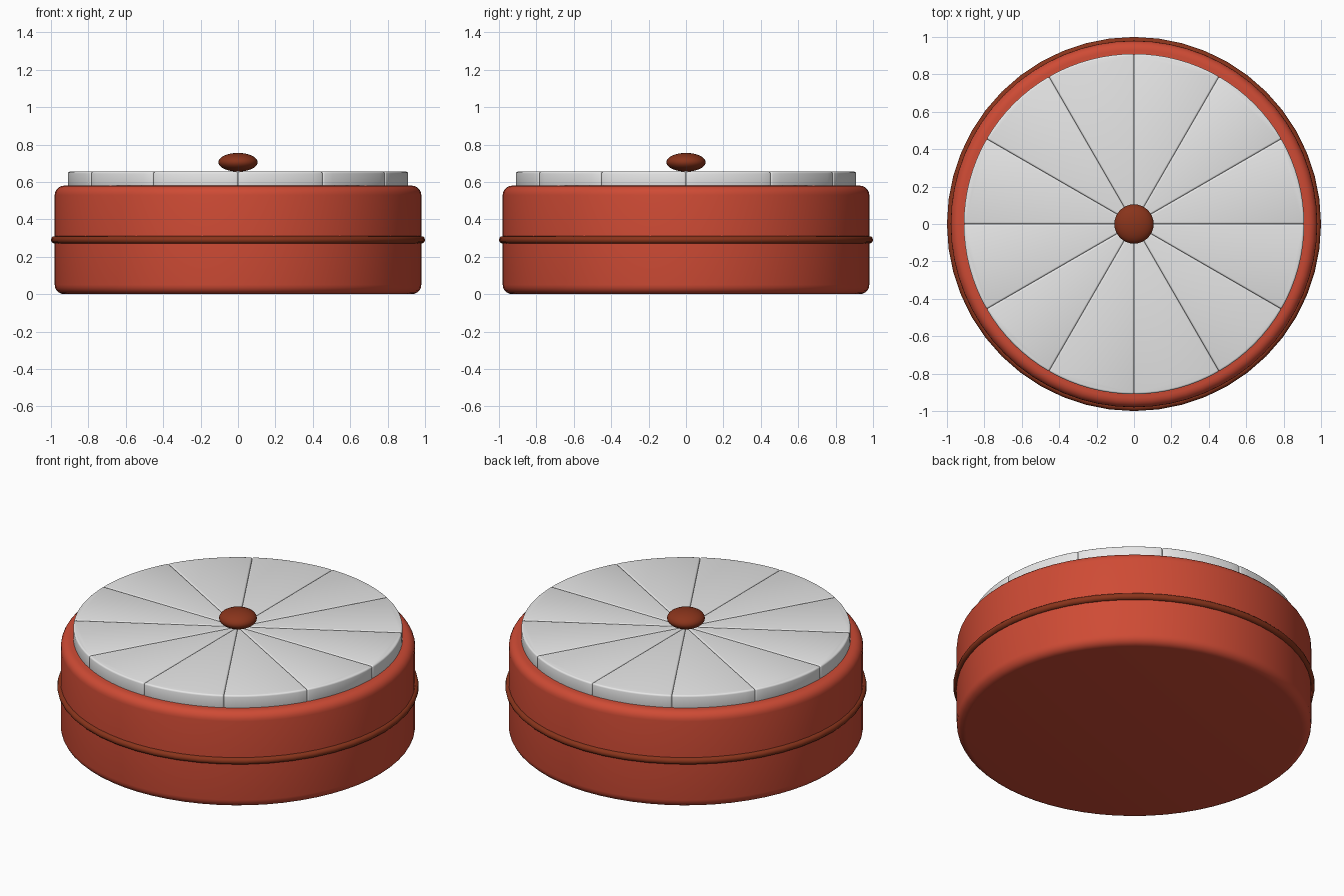
import bpy, bmesh, math

if "Cube" in bpy.data.objects:
    bpy.data.objects.remove(bpy.data.objects["Cube"], do_unlink=True)


def material(name, rgb):
    mat = bpy.data.materials.new(name)
    mat.use_nodes = True
    mat.diffuse_color = (*rgb, 1)
    mat.node_tree.nodes["Principled BSDF"].inputs["Base Color"].default_value = (*rgb, 1)
    return mat


RED = material("brick red", (0.62, 0.07, 0.035))
BROWN = material("dark brown", (0.25, 0.034, 0.011))
GREY = material("light grey", (0.8, 0.8, 0.8))


def finish(obj, name, mat, bevel=0, segments=3):
    """Name, colour, bevel and smooth the part."""
    obj.name = obj.data.name = name
    obj.data.materials.append(mat)
    bpy.ops.object.select_all(action='DESELECT')
    obj.select_set(True)
    bpy.context.view_layer.objects.active = obj
    if bevel:
        mod = obj.modifiers.new("rounded edges", 'BEVEL')
        mod.width = bevel
        mod.segments = segments
        mod.limit_method = 'ANGLE'
        mod.angle_limit = math.radians(30)
        bpy.ops.object.modifier_apply(modifier=mod.name)
    bpy.ops.object.shade_smooth_by_angle(angle=math.radians(35))


# Round body with softened rims
bpy.ops.mesh.primitive_cylinder_add(vertices=64, radius=0.98, depth=0.58, location=(0, 0, 0.29))
finish(bpy.context.object, "cake_body", RED, 0.05, 5)

# Thin band around the middle
bpy.ops.mesh.primitive_torus_add(major_radius=0.98, minor_radius=0.02, major_segments=48,
                                 minor_segments=12, location=(0, 0, 0.29))
finish(bpy.context.object, "middle_band", BROWN)

# Twelve wedges with rounded edges, side by side on the top
SLICES, STEPS, RADIUS = 12, 8, 0.91
BOTTOM, TOP = 0.57, 0.655
for i in range(SLICES):
    bm = bmesh.new()
    start, span = i * math.tau / SLICES, math.tau / SLICES
    arc = [start + span * k / STEPS for k in range(STEPS + 1)]
    outline = [(0, 0)] + [(RADIUS * math.cos(a), RADIUS * math.sin(a)) for a in arc]
    face = bm.faces.new([bm.verts.new((x, y, BOTTOM)) for x, y in outline])
    top = bmesh.ops.extrude_face_region(bm, geom=[face])["geom"]
    bmesh.ops.translate(bm, vec=(0, 0, TOP - BOTTOM),
                        verts=[v for v in top if isinstance(v, bmesh.types.BMVert)])
    bmesh.ops.recalc_face_normals(bm, faces=bm.faces)
    mesh = bpy.data.meshes.new("top_slice")
    bm.to_mesh(mesh)
    bm.free()
    wedge = bpy.data.objects.new("top_slice", mesh)
    bpy.context.collection.objects.link(wedge)
    finish(wedge, f"top_slice_{i + 1}", GREY, 0.01)

# Flattened button in the centre
bpy.ops.mesh.primitive_uv_sphere_add(segments=32, ring_count=16, radius=1, location=(0, 0, 0.705))
knob = bpy.context.object
knob.scale = (0.105, 0.105, 0.05)
bpy.ops.object.transform_apply(location=False, rotation=False, scale=True)
finish(knob, "centre_button", BROWN)
